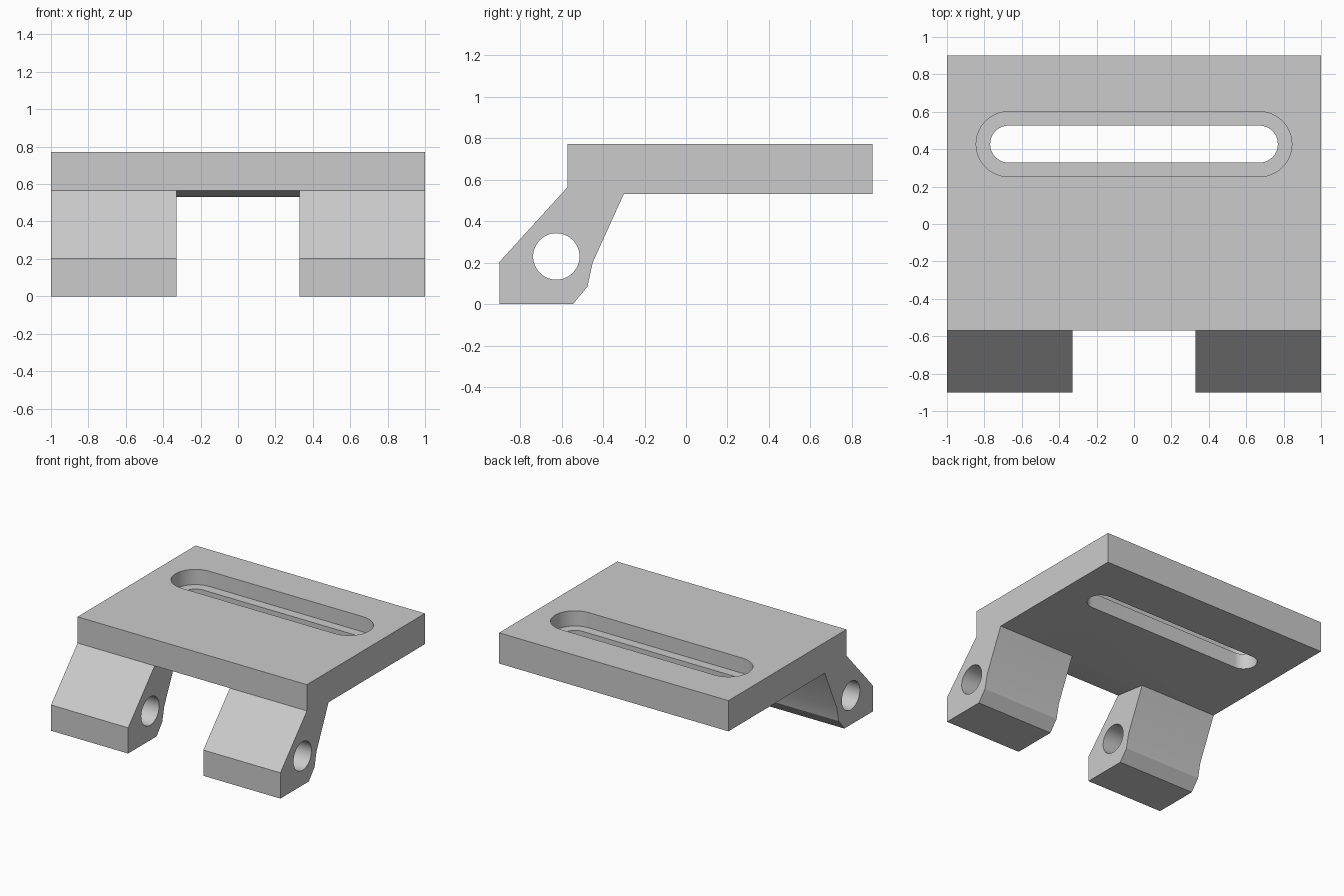
import bpy, bmesh, math
from mathutils import Vector

cube = bpy.data.objects.get("Cube")
if cube:
    bpy.data.objects.remove(cube, do_unlink=True)

grey = bpy.data.materials.new("light grey")
grey.use_nodes = True
grey.diffuse_color = (0.6, 0.6, 0.6, 1)
grey.node_tree.nodes["Principled BSDF"].inputs["Base Color"].default_value = (0.6, 0.6, 0.6, 1)


def prism(name, outline, direction):
    """Extrude a closed outline of 3D points into a solid."""
    bm = bmesh.new()
    face = bm.faces.new([bm.verts.new(p) for p in outline])
    new = bmesh.ops.extrude_face_region(bm, geom=[face])["geom"]
    moved = [v for v in new if isinstance(v, bmesh.types.BMVert)]
    bmesh.ops.translate(bm, verts=moved, vec=Vector(direction))
    bmesh.ops.recalc_face_normals(bm, faces=bm.faces)
    mesh = bpy.data.meshes.new(name)
    bm.to_mesh(mesh)
    bm.free()
    mesh.materials.append(grey)
    obj = bpy.data.objects.new(name, mesh)
    bpy.context.collection.objects.link(obj)
    return obj


def side_prism(name, profile, half_width):
    """Extrude a (y, z) profile symmetrically along x."""
    return prism(name, [(-half_width, y, z) for y, z in profile], (2 * half_width, 0, 0))


def slot(name, radius, bottom, top, half_length=0.67, y=0.427, steps=24):
    """Upright stadium-shaped solid."""
    points = []
    for side, start in ((1, -math.pi / 2), (-1, math.pi / 2)):
        for i in range(steps + 1):
            a = start + math.pi * i / steps
            points.append((side * half_length + radius * math.cos(a),
                           y + radius * math.sin(a), bottom))
    return prism(name, points, (0, 0, top - bottom))


TOP, UNDER = 0.772, 0.53

# Whole bracket: plate and hinge legs share one side profile
bracket = side_prism("hinge_bracket", [
    (-0.9, 0), (-0.9, 0.203), (-0.57, 0.565), (-0.57, TOP), (0.9, TOP),
    (0.9, UNDER), (-0.3, UNDER), (-0.45, 0.2), (-0.475, 0.085), (-0.545, 0)], 1)

# Cutters: gap between legs, hinge pin hole, through slot and its counterbore
circle = [(-0.625 + 0.112 * math.cos(math.tau * i / 48),
           0.23 + 0.112 * math.sin(math.tau * i / 48)) for i in range(48)]
cutters = [
    side_prism("leg_gap_cutter", [(-1.1, -0.1), (-1.1, 0.565), (-0.57, 0.565),
                                  (-0.3, UNDER), (0, 0.4), (0, -0.1)], 0.328),
    side_prism("pin_hole_cutter", circle, 1.1),
    slot("through_slot_cutter", 0.099, 0.4, 0.9),
    slot("counterbore_cutter", 0.174, TOP - 0.12, 0.9),
]

bpy.ops.object.select_all(action="DESELECT")
bracket.select_set(True)
bpy.context.view_layer.objects.active = bracket
for cutter in cutters:
    mod = bracket.modifiers.new(cutter.name, "BOOLEAN")
    mod.operation = "DIFFERENCE"
    mod.solver = "EXACT"
    mod.object = cutter
    bpy.ops.object.modifier_apply(modifier=mod.name)
    bpy.data.objects.remove(cutter, do_unlink=True)

bpy.ops.object.shade_smooth_by_angle(angle=math.radians(25))
